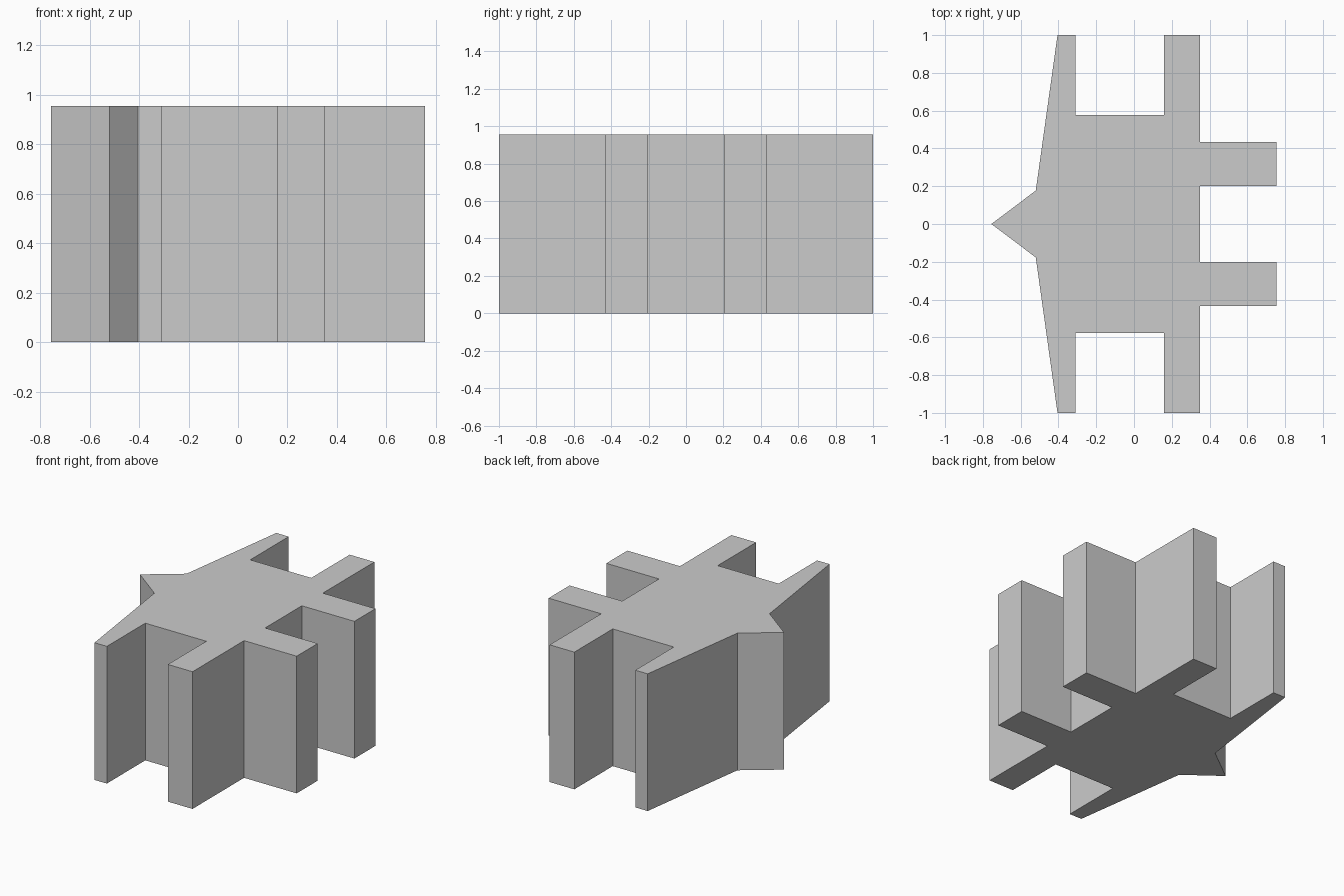
import bpy
import bmesh

if "Cube" in bpy.data.objects:
    bpy.data.objects.remove(bpy.data.objects["Cube"])

HEIGHT = 0.955

# Half outline from the pointed nose round to the notch between the rear prongs
half = [(-0.755, 0), (-0.52, 0.177), (-0.405, 1), (-0.31, 1),
        (-0.31, 0.577), (0.16, 0.577), (0.16, 1), (0.35, 1),
        (0.35, 0.433), (0.755, 0.433), (0.755, 0.202), (0.35, 0.202)]
# Mirror across y = 0, keeping the nose point single
outline = half + [(x, -y) for x, y in reversed(half[1:])]

# Extruded body
bm = bmesh.new()
base = bm.faces.new([bm.verts.new((x, y, 0)) for x, y in outline])
result = bmesh.ops.extrude_face_region(bm, geom=[base], use_keep_orig=True)
top = [g for g in result["geom"] if isinstance(g, bmesh.types.BMVert)]
bmesh.ops.translate(bm, verts=top, vec=(0, 0, HEIGHT))
bmesh.ops.recalc_face_normals(bm, faces=bm.faces)

mesh = bpy.data.meshes.new("extruded_body")
bm.to_mesh(mesh)
bm.free()

# Plain grey finish
grey = bpy.data.materials.new("grey")
grey.diffuse_color = (0.6, 0.6, 0.6, 1)
grey.use_nodes = True
grey.node_tree.nodes["Principled BSDF"].inputs["Base Color"].default_value = grey.diffuse_color
mesh.materials.append(grey)
body = bpy.data.objects.new("extruded_body", mesh)
bpy.context.collection.objects.link(body)
